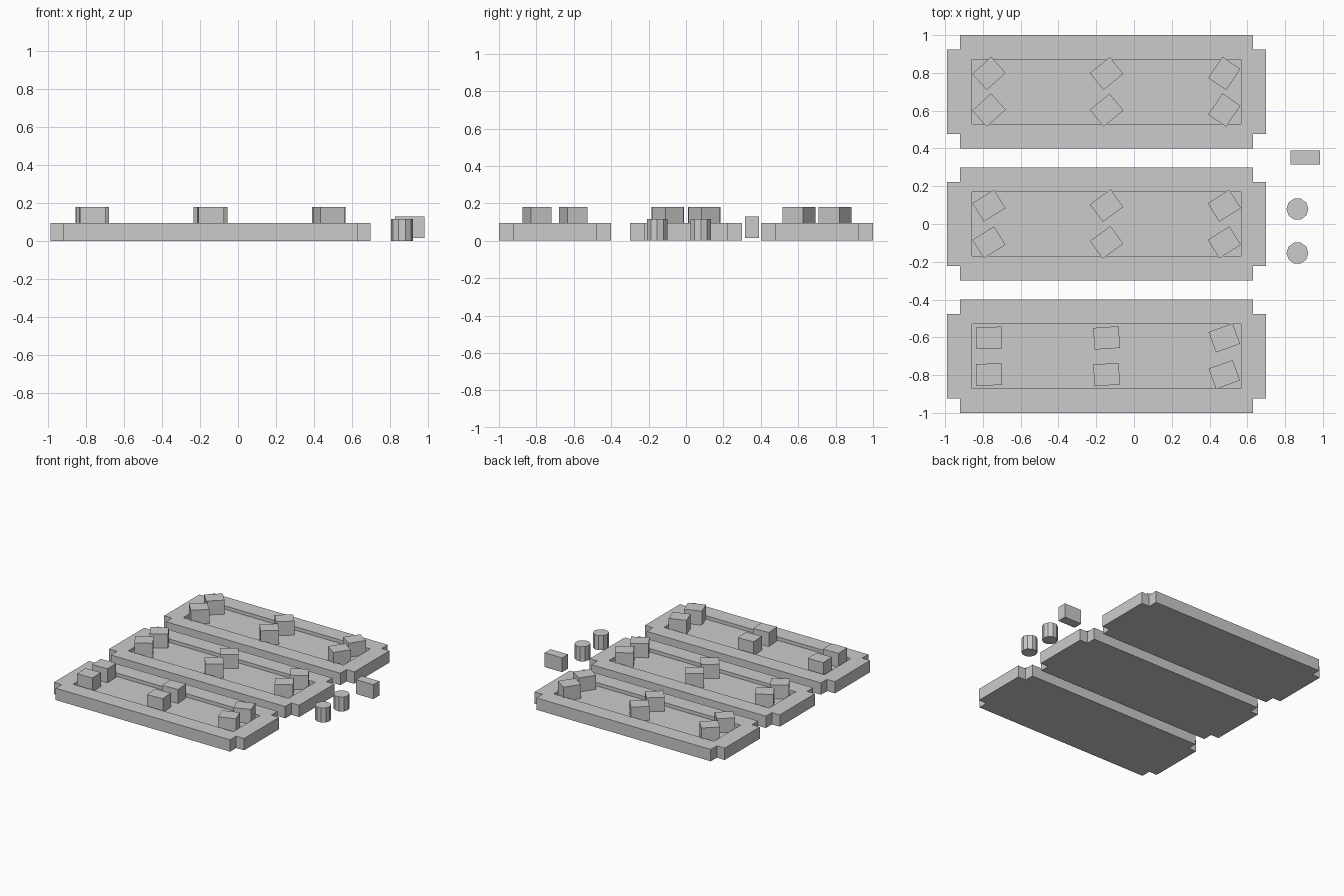
import bpy
import bmesh
from math import radians
from mathutils import Matrix

cube = bpy.data.objects.get("Cube")
if cube:
    bpy.data.objects.remove(cube, do_unlink=True)

grey = bpy.data.materials.new("plain grey")
grey.use_nodes = True
COLOUR = (0.6, 0.6, 0.6, 1)
grey.diffuse_color = COLOUR
grey.node_tree.nodes["Principled BSDF"].inputs["Base Color"].default_value = COLOUR

TRAY_X = -0.145      # centre of the trays
TRAY_TOP = 0.095
FLOOR = 0.067        # floor of the shallow recess


def finish(bm, name, location, angle=0):
    bmesh.ops.recalc_face_normals(bm, faces=bm.faces)
    mesh = bpy.data.meshes.new(name)
    bm.to_mesh(mesh)
    bm.free()
    mesh.materials.append(grey)
    obj = bpy.data.objects.new(name, mesh)
    obj.location = location
    obj.rotation_euler.z = radians(angle)
    bpy.context.collection.objects.link(obj)
    return obj


def box(name, size, location, angle=0):
    bm = bmesh.new()
    bmesh.ops.create_cube(bm, size=1, matrix=Matrix.Diagonal((*size, 1)))
    return finish(bm, name, location, angle)


def cylinder(name, radius, height, location):
    bm = bmesh.new()
    bmesh.ops.create_cone(bm, cap_ends=True, segments=10, radius1=radius,
                          radius2=radius, depth=height,
                          matrix=Matrix.Rotation(radians(90), 4, "Z"))
    return finish(bm, name, location)


def ring(bm, points, z):
    return [bm.verts.new((x, y, z)) for x, y in points]


def walls(bm, lower, upper):
    for i in range(len(lower)):
        j = (i + 1) % len(lower)
        bm.faces.new((lower[i], lower[j], upper[j], upper[i]))


def loop_edges(bm, verts):
    return [bm.edges.get((v, verts[i - 1])) for i, v in enumerate(verts)]


def tray(name, y):
    # Rectangle with a square notch in every corner
    long_x, short_x, long_y, short_y = 0.845, 0.775, 0.3, 0.223
    outline = []
    for sx, sy in ((1, 1), (-1, 1), (-1, -1), (1, -1)):
        corner = [(sx * long_x, sy * short_y), (sx * short_x, sy * short_y),
                  (sx * short_x, sy * long_y)]
        outline += corner if sx * sy > 0 else corner[::-1]
    recess = [(sx * 0.712, sy * 0.17)
              for sx, sy in ((1, 1), (-1, 1), (-1, -1), (1, -1))]

    bm = bmesh.new()
    bottom, top = ring(bm, outline, 0), ring(bm, outline, TRAY_TOP)
    inner_top, inner_floor = ring(bm, recess, TRAY_TOP), ring(bm, recess, FLOOR)
    bm.faces.new(bottom)
    bm.faces.new(inner_floor)
    walls(bm, bottom, top)
    walls(bm, inner_floor, inner_top)
    # Flat rim between the outline and the recess
    bmesh.ops.triangle_fill(bm, use_beauty=True, normal=(0, 0, 1),
                            edges=loop_edges(bm, top) + loop_edges(bm, inner_top))
    return finish(bm, name, (TRAY_X, y, 0))


# Three trays, each with three pairs of turned blocks
BLOCK = (0.135, 0.115, 0.113)
rows = {"front": (-0.7, (2, 4, 20)),
        "middle": (0, (32, 36, 32)),
        "back": (0.7, (42, 39, 56))}
for row, (y, angles) in rows.items():
    tray(row + "_tray", y)
    for column, angle in enumerate(angles):
        x = TRAY_X + (column - 1) * 0.623
        for side, dy in (("front", -0.097), ("back", 0.097)):
            box(f"{row}_tray_{side}_block_{column + 1}", BLOCK,
                (x, y + dy, FLOOR + BLOCK[2] / 2), angle)

# Loose pieces beside the trays
cylinder("front_cylinder", 0.058, 0.117, (0.865, -0.154, 0.0585))
cylinder("back_cylinder", 0.058, 0.117, (0.865, 0.079, 0.0585))
box("loose_block", (0.155, 0.075, 0.115), (0.906, 0.352, 0.0725))
